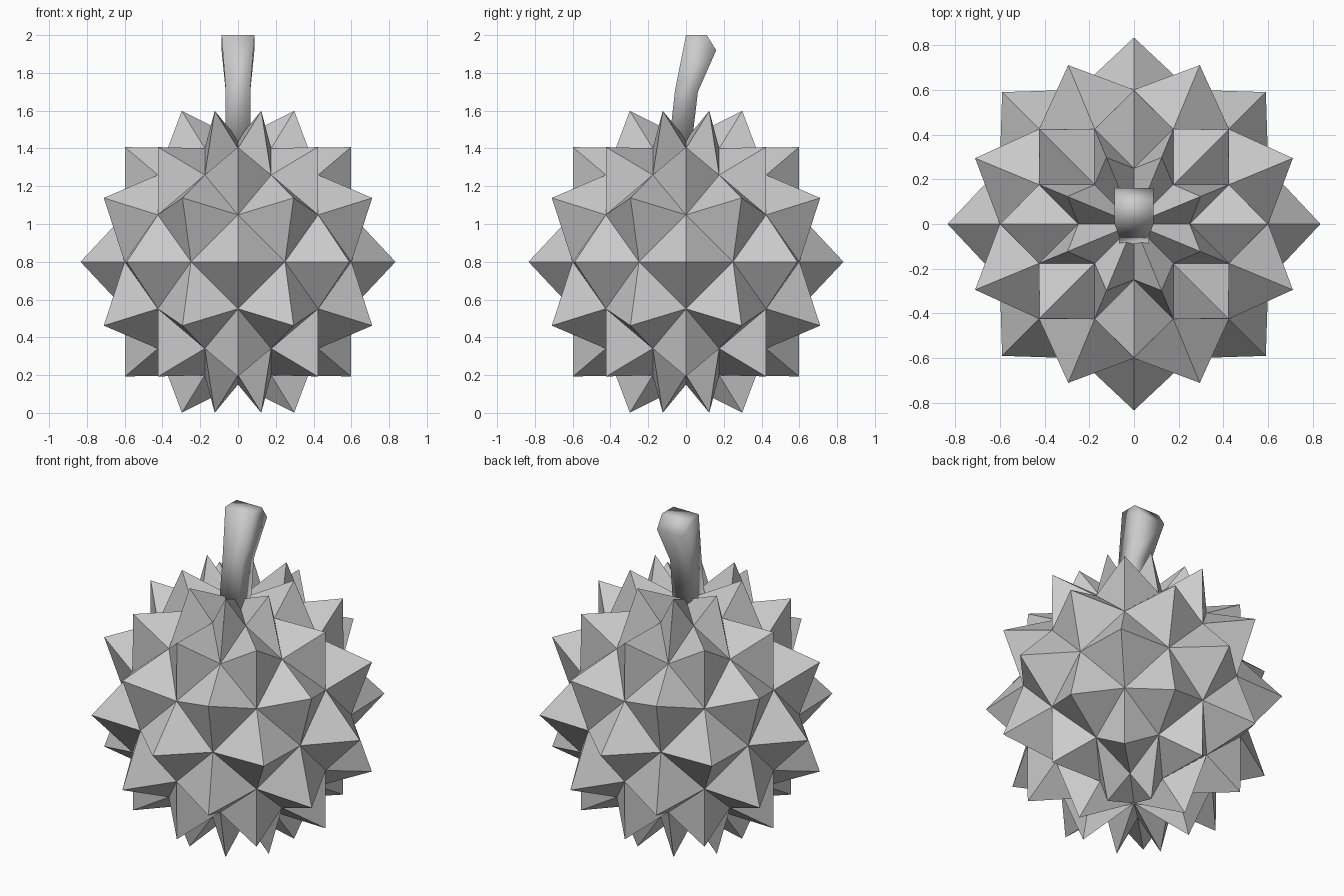
import bpy, bmesh
from math import sin, cos, pi

if "Cube" in bpy.data.objects:
    bpy.data.objects.remove(bpy.data.objects["Cube"])

CENTRE, R, N = 0.8, 0.65, 16
STEP = 2 * pi / N
# spike tips by latitude step: (radius from axis, height from centre)
TIPS = {0: (0.834, 0.0), 1: (0.769, 0.338), 2: (0.598, 0.607), 3: (0.322, 0.799)}


def finish(bm, name, smooth):
    bmesh.ops.recalc_face_normals(bm, faces=bm.faces)
    for f in bm.faces:
        f.smooth = smooth
    mesh = bpy.data.meshes.new(name)
    bm.to_mesh(mesh)
    bm.free()
    obj = bpy.data.objects.new(name, mesh)
    bpy.context.collection.objects.link(obj)
    return obj


# Spiky fruit: checkerboard points of a sphere grid, alternately pulled out
bm = bmesh.new()
poles = {s: bm.verts.new((0, 0, CENTRE + s * R)) for s in (-1, 1)}
grid = {}
for j in range(-3, 4):
    for i in range(N):
        if (i + j) % 2 == 0:
            r, z = TIPS[abs(j)]
            z = z if j >= 0 else -z
        else:
            r, z = R * cos(j * STEP), R * sin(j * STEP)
        a = i * STEP
        grid[i, j] = bm.verts.new((r * cos(a), r * sin(a), CENTRE + z))


def point(i, j):
    return poles[1 if j > 0 else -1] if abs(j) == 4 else grid[i % N, j]


# Four triangles around every tip
for (i, j), tip in list(grid.items()):
    if (i + j) % 2 == 0:
        ring = [point(i + 1, j), point(i, j + 1), point(i - 1, j), point(i, j - 1)]
        for k in range(4):
            bm.faces.new((tip, ring[k], ring[(k + 1) % 4]))
finish(bm, "spiky_fruit", False)

# Bent square stem: half width, front (y, z), back (y, z)
sections = [
    (0.068, (-0.09, 1.42), (0.03, 1.42)),
    (0.065, (-0.058, 1.71), (0.063, 1.70)),
    (0.087, (0.0, 2.0), (0.16, 1.92)),
]
bm = bmesh.new()
rings = []
for w, (fy, fz), (by, bz) in sections:
    rings.append([bm.verts.new(p) for p in
                  ((-w, fy, fz), (w, fy, fz), (w, by, bz), (-w, by, bz))])
for lo, hi in zip(rings, rings[1:]):
    for k in range(4):
        n = (k + 1) % 4
        bm.faces.new((lo[k], lo[n], hi[n], hi[k]))
bm.faces.new(rings[0][::-1])
# Ridged end of the stem
fl, fr, br, bl = rings[-1]
rl, rr = (bm.verts.new((x, 0.11, 2.0)) for x in (-0.087, 0.087))
bm.faces.new((fl, fr, rr, rl))
bm.faces.new((rl, rr, br, bl))
bm.faces.new((fr, br, rr))
bm.faces.new((fl, rl, bl))
finish(bm, "stem", True)
